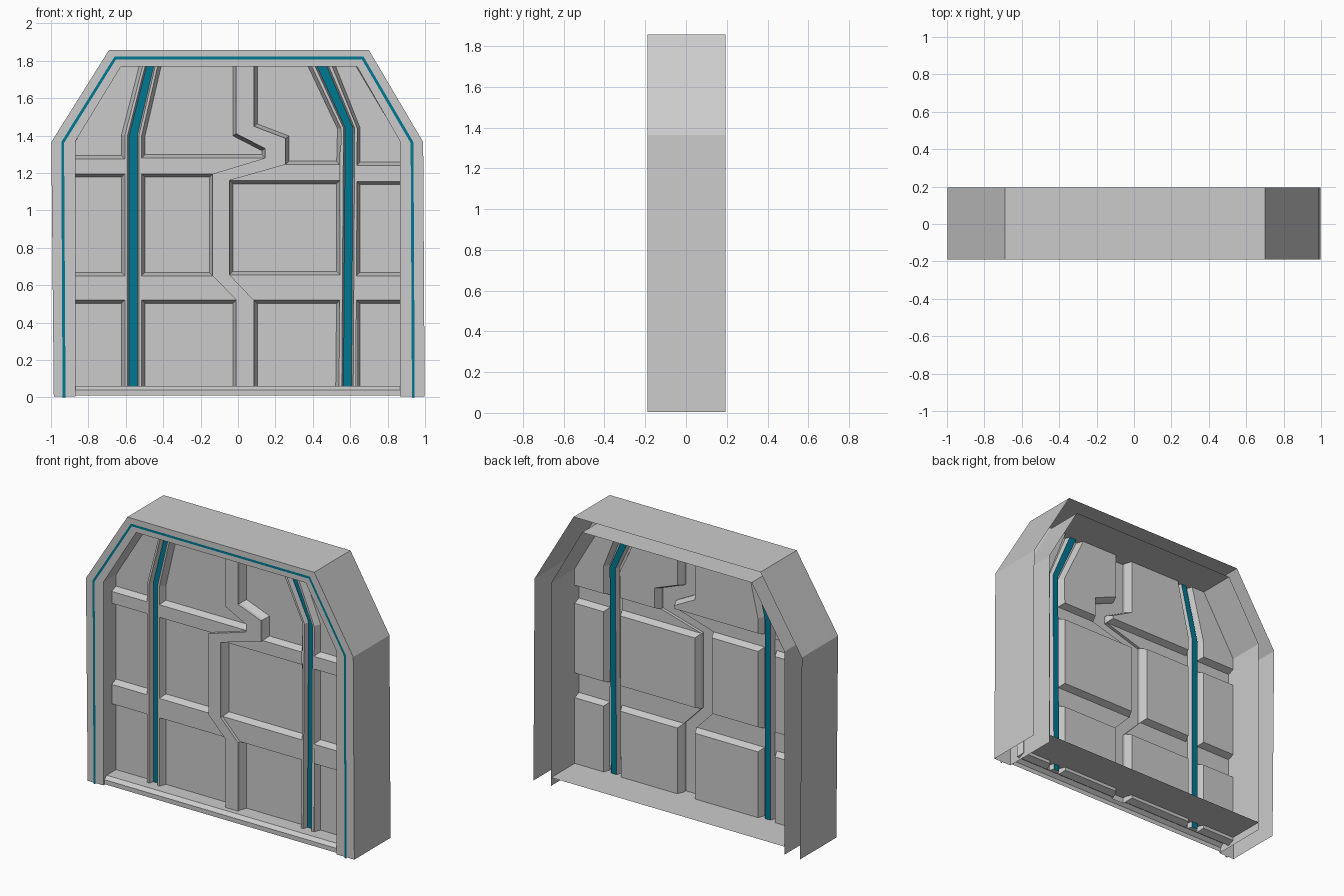
import bpy, bmesh
from mathutils import Vector

if "Cube" in bpy.data.objects:
    bpy.data.objects.remove(bpy.data.objects["Cube"])

FRONT, BACK = -0.19, 0.195      # frame depth
SEAM, RIB, PANEL, TEAL = -0.12, -0.10, -0.055, -0.068   # door depth levels
BEVEL = 0.018

teal = bpy.data.materials.new("teal")
teal.diffuse_color = (0.0, 0.19, 0.29, 1)
teal.use_nodes = True
teal.node_tree.nodes["Principled BSDF"].inputs["Base Color"].default_value = teal.diffuse_color


def finish(bm, name, mat=None):
    """Face the sheet to the front and make an object of it."""
    bm.normal_update()
    if sum(f.normal.y * f.calc_area() for f in bm.faces) > 0:
        bmesh.ops.reverse_faces(bm, faces=bm.faces[:])
    me = bpy.data.meshes.new(name)
    bm.to_mesh(me)
    bm.free()
    ob = bpy.data.objects.new(name, me)
    bpy.context.collection.objects.link(ob)
    if mat:
        me.materials.append(mat)
    return ob


def loft(name, lines, mat=None):
    """Skin between polylines, each given as (x-z points, y)."""
    bm = bmesh.new()
    rows = [[bm.verts.new((x, y, z)) for x, z in pts] for pts, y in lines]
    for a, b in zip(rows, rows[1:]):
        for i in range(len(a) - 1):
            bm.faces.new((a[i], a[i + 1], b[i + 1], b[i]))
    return finish(bm, name, mat)


def flat(name, pts, y=RIB):
    bm = bmesh.new()
    bm.faces.new([bm.verts.new((x, y, z)) for x, z in pts])
    return finish(bm, name)


def cell(name, pts):
    """Recessed panel with sloped edges."""
    bm = bmesh.new()
    f = bm.faces.new([bm.verts.new((x, RIB, z)) for x, z in pts])
    f.normal_update()
    if f.normal.y > 0:
        f.normal_flip()
    bmesh.ops.inset_region(bm, faces=[f], thickness=BEVEL, depth=0,
                           use_even_offset=True, use_boundary=True)
    for v in f.verts:
        v.co.y = PANEL
    return finish(bm, name)


def mix(a, b, t):
    return [tuple(Vector(p).lerp(Vector(q), t)) for p, q in zip(a, b)]


# Outer frame: open-backed shell with a teal line
outer = [(-.985, .005), (-.998, 1.365), (-.69, 1.857), (.70, 1.857), (.99, 1.365), (.998, .005)]
inner = [(-.868, .005), (-.869, 1.37), (-.625, 1.77), (.636, 1.77), (.866, 1.37), (.866, .005)]
loft("door_frame", [(outer, BACK), (outer, FRONT), (inner, FRONT), (inner, BACK)])
line_out = [(-.938, 0), (-.945, 1.365), (-.66, 1.822), (.671, 1.822), (.938, 1.365), (.945, 0)]
line_in = [(-.922, 0), (-.93, 1.36), (-.653, 1.806), (.663, 1.806), (.923, 1.36), (.93, 0)]
loft("frame_light_line", [(line_out, FRONT - .005), (line_in, FRONT - .005)], teal)

# Sill
loft("sill", [([(-.868, z), (.866, z)], y) for z, y in
              ((.01, -.18), (.04, -.18), (.06, -.155), (.06, BACK))])

# Zigzag seam between the two door leaves
B, T = .02, 1.79
seam_l = [(-.01, T), (-.01, 1.41), (.145, 1.33), (.145, 1.28),
          (-.135, 1.195), (-.135, .65), (-.01, .52), (-.01, B)]
seam_r = [(.085, T), (.085, 1.45), (.255, 1.385), (.255, 1.245),
          (-.045, 1.16), (-.045, .655), (.085, .52), (.085, B)]
loft("seam_strip", [(seam_l, RIB), (seam_l, SEAM), (seam_r, SEAM), (seam_r, RIB)])

# Posts with a teal groove
posts = {
    "left": ([(-.605, B), (-.605, 1.4), (-.505, T)], [(-.515, B), (-.515, 1.4), (-.425, T)]),
    "right": ([(.63, B), (.638, 1.44), (.495, T)], [(.54, B), (.55, 1.44), (.385, T)]),
}
for side, (a, b) in posts.items():
    for tag, p, q in (("outer", a, b), ("inner", b, a)):
        loft(f"{side}_post_{tag}_lip", [(p, RIB), (mix(p, q, .16), RIB), (mix(p, q, .26), TEAL)])
    loft(f"{side}_post_light", [(mix(a, b, .26), TEAL), (mix(a, b, .74), TEAL)], teal)

# Recessed panels of the left leaf
pl = -.515
cell("left_low_panel", [(pl, B), (-.01, B), (-.01, .52), (pl, .52)])
cell("left_mid_panel", [(pl, .65), (-.135, .65), (-.135, 1.195), (pl, 1.195)])
cell("left_top_panel", [(pl, 1.28), (.145, 1.28), (.145, 1.33), (-.01, 1.41),
                        (-.01, T), (-.425, T), (pl, 1.4)])
flat("left_low_rib", [(pl, .52), (-.01, .52), (-.135, .65), (pl, .65)])
flat("left_top_rib", [(pl, 1.195), (-.135, 1.195), (.145, 1.28), (pl, 1.28)])

# Recessed panels of the right leaf
pr = .545
cell("right_low_panel", [(.085, B), (.54, B), (pr, .52), (.085, .52)])
cell("right_mid_panel", [(-.045, .655), (pr, .655), (pr, 1.16), (-.045, 1.16)])
cell("right_top_panel", [(.255, 1.245), (pr, 1.245), (.55, 1.44), (.385, T),
                         (.085, T), (.085, 1.45), (.255, 1.385)])
flat("right_low_rib", [(.085, .52), (pr, .52), (pr, .655), (-.045, .655)])
flat("right_top_rib", [(-.045, 1.16), (pr, 1.16), (pr, 1.245), (.255, 1.245)])

# Narrow side columns between posts and frame
for side, s, p, bend, top, z1, z2 in (("left", -1, .605, 1.4, .505, 1.195, 1.275),
                                      ("right", 1, .634, 1.44, .495, 1.155, 1.24)):
    def pts(*q):
        return [(s * x, z) for x, z in q]
    j = .868 + BEVEL
    cell(f"{side}_side_low_panel", pts((p, B), (j, B), (j, .52), (p, .52)))
    cell(f"{side}_side_mid_panel", pts((p, .65), (j, .65), (j, z1), (p, z1)))
    cell(f"{side}_side_top_panel", pts((p, z2), (j, z2), (j, 1.375), (.64, T), (top, T), (p, bend)))
    flat(f"{side}_side_low_rib", pts((p, .52), (.868, .52), (.868, .65), (p, .65)))
    flat(f"{side}_side_top_rib", pts((p, z1), (.868, z1), (.868, z2), (p, z2)))
